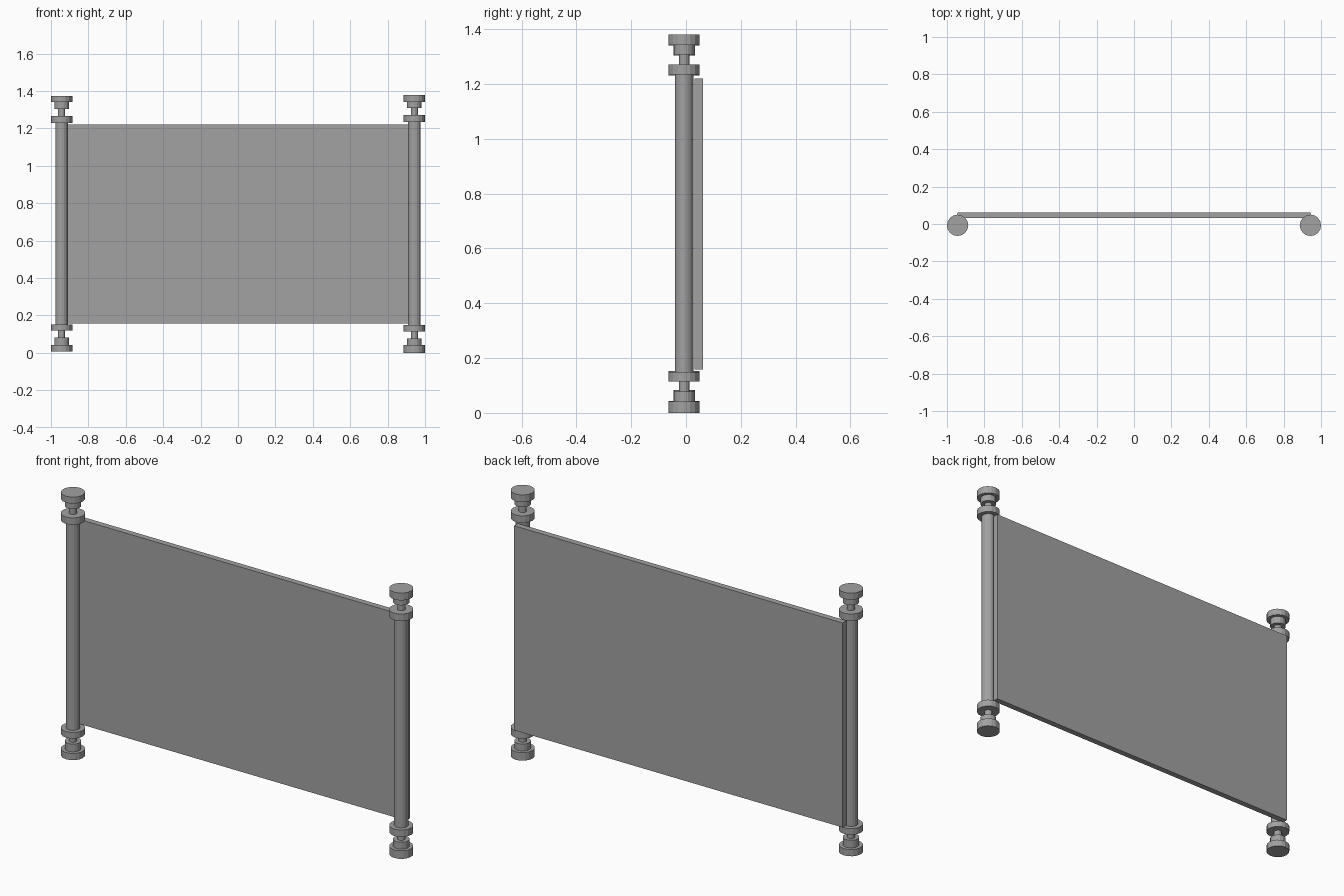
import bpy
import bmesh
import math

cube = bpy.data.objects.get("Cube")
if cube:
    bpy.data.objects.remove(cube, do_unlink=True)

grey = bpy.data.materials.new("plain_grey")
grey.use_nodes = True
colour = (0.36, 0.36, 0.36, 1)
grey.diffuse_color = colour
grey.node_tree.nodes["Principled BSDF"].inputs["Base Color"].default_value = colour

SIDES = 16
POST_X, POST_Y = 0.943, -0.007
CAP, COLLAR, NECK, SHAFT = 0.057, 0.039, 0.019, 0.034


def finish(bm, name):
    mesh = bpy.data.meshes.new(name)
    bm.to_mesh(mesh)
    bm.free()
    mesh.materials.append(grey)
    obj = bpy.data.objects.new(name, mesh)
    bpy.context.collection.objects.link(obj)
    return obj


def post(name, x, levels):
    """Turned roller: stacked flat-sided drums between successive heights."""
    radii = (CAP, COLLAR, NECK, CAP, SHAFT, CAP, NECK, COLLAR, CAP)
    profile = [(0, levels[0])]
    for radius, low, high in zip(radii, levels, levels[1:]):
        profile += [(radius, low), (radius, high)]
    profile.append((0, levels[-1]))
    bm = bmesh.new()
    verts = [bm.verts.new((r, 0, z)) for r, z in profile]
    edges = [bm.edges.new(pair) for pair in zip(verts, verts[1:])]
    bmesh.ops.spin(bm, geom=verts + edges, cent=(0, 0, 0), axis=(0, 0, 1),
                   angle=math.tau, steps=SIDES)
    bmesh.ops.remove_doubles(bm, verts=bm.verts, dist=0.0001)
    bmesh.ops.recalc_face_normals(bm, faces=bm.faces)
    finish(bm, name).location = (x, POST_Y, 0)


# Rollers with a knob at each end
post("left_roller", POST_X, (0, 0.042, 0.078, 0.114, 0.15, 1.235, 1.271, 1.308, 1.342, 1.38))
post("right_roller", -POST_X, (0.008, 0.043, 0.083, 0.12, 0.152, 1.23, 1.266, 1.303, 1.34, 1.374))

# Flat sheet behind the rollers
bm = bmesh.new()
bmesh.ops.create_cube(bm, size=1)
bmesh.ops.scale(bm, vec=(2 * POST_X, 0.031, 1.062), verts=bm.verts)
finish(bm, "sheet").location = (0, 0.047, 0.689)
